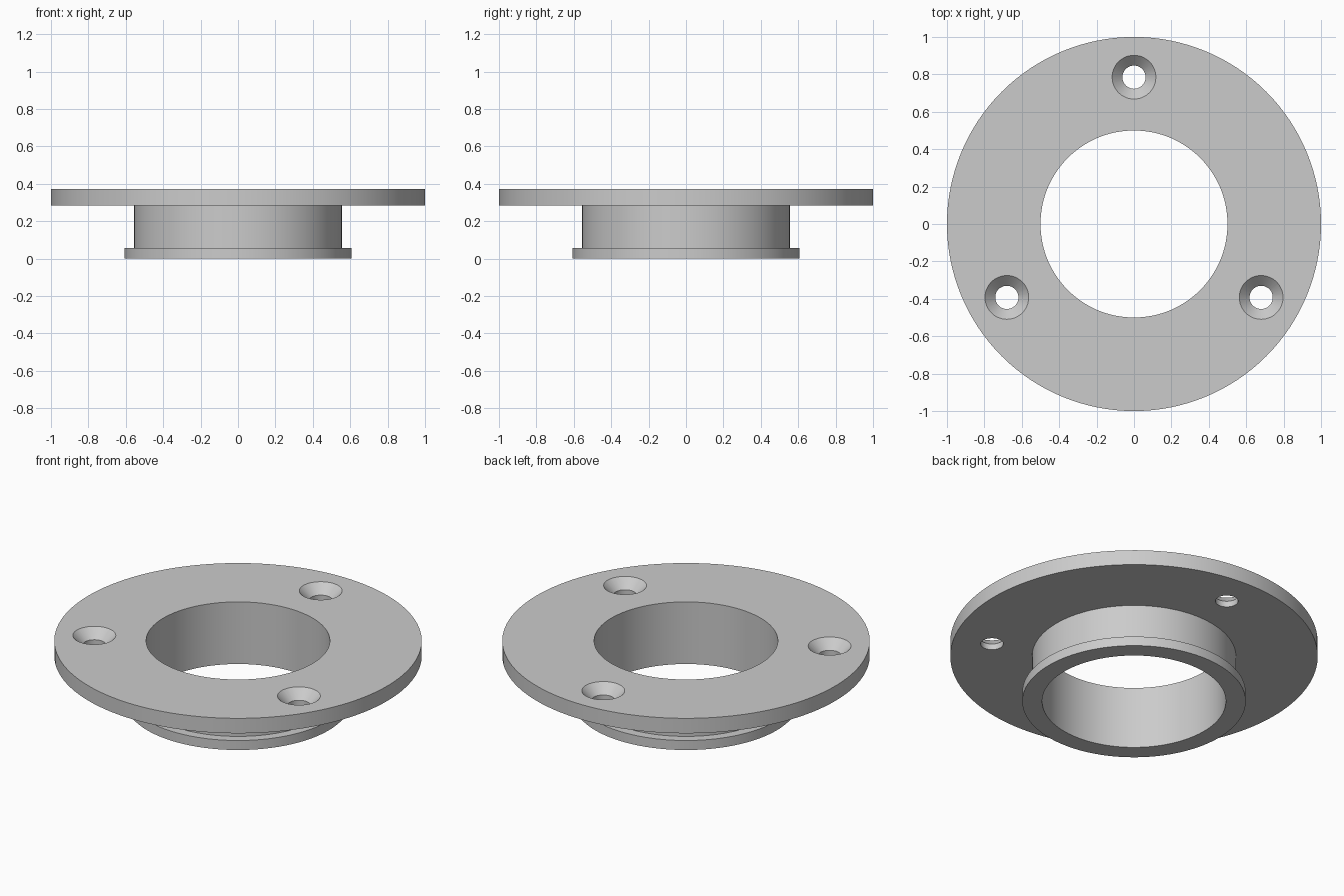
import bpy, bmesh
from math import pi, radians, sin, cos
from mathutils import Matrix, Vector

cube = bpy.data.objects.get("Cube")
if cube:
    bpy.data.objects.remove(cube, do_unlink=True)

# Main dimensions
BORE, NECK, LIP, RIM = 0.5, 0.555, 0.608, 1.0
LIP_TOP, FLANGE_BOTTOM, TOP = 0.057, 0.283, 0.373
HOLE, SINK, SINK_DEPTH, BOLT_CIRCLE = 0.062, 0.117, 0.055, 0.785

grey = bpy.data.materials.new("plain grey")
grey.use_nodes = True
colour = (0.6, 0.6, 0.6, 1)
grey.diffuse_color = colour
grey.node_tree.nodes["Principled BSDF"].inputs["Base Color"].default_value = colour


def lathe(bm, profile, steps, centre=(0, 0, 0)):
    """Revolve a closed (radius, z) profile around a vertical axis."""
    offset = Vector(centre)
    verts = [bm.verts.new(Vector((r, 0, z)) + offset) for r, z in profile]
    edges = [bm.edges.new((v, verts[i - 1])) for i, v in enumerate(verts)]
    bmesh.ops.spin(bm, geom=verts + edges, cent=offset, axis=(0, 0, 1),
                   angle=2 * pi, steps=steps, use_merge=True)


def make_object(name, bm):
    bmesh.ops.remove_doubles(bm, verts=bm.verts, dist=0.0001)
    bmesh.ops.recalc_face_normals(bm, faces=bm.faces)
    mesh = bpy.data.meshes.new(name)
    bm.to_mesh(mesh)
    bm.free()
    mesh.materials.append(grey)
    obj = bpy.data.objects.new(name, mesh)
    bpy.context.collection.objects.link(obj)
    return obj


# Flange, neck and lower lip in one revolved body
bm = bmesh.new()
lathe(bm, [(BORE, 0), (LIP, 0), (LIP, LIP_TOP), (NECK, LIP_TOP),
           (NECK, FLANGE_BOTTOM), (RIM, FLANGE_BOTTOM), (RIM, TOP), (BORE, TOP)], 128)
flange = make_object("flanged_collar", bm)

# Three countersunk screw holes, evenly spaced
bm = bmesh.new()
over = 0.02
slope = (SINK - HOLE) / SINK_DEPTH
for i in range(3):
    a = pi / 2 + i * 2 * pi / 3
    lathe(bm, [(0, FLANGE_BOTTOM - over), (HOLE, FLANGE_BOTTOM - over),
               (HOLE, TOP - SINK_DEPTH), (SINK + over * slope, TOP + over),
               (0, TOP + over)], 48,
          (BOLT_CIRCLE * cos(a), BOLT_CIRCLE * sin(a), 0))
cutter = make_object("screw_hole_cutter", bm)
cutter.hide_render = True

# Cut the holes, then drop the cutter
mod = flange.modifiers.new("screw holes", "BOOLEAN")
mod.operation = "DIFFERENCE"
mod.solver = "EXACT"
mod.object = cutter
bpy.ops.object.select_all(action="DESELECT")
bpy.context.view_layer.objects.active = flange
flange.select_set(True)
bpy.ops.object.modifier_apply(modifier=mod.name)
bpy.data.objects.remove(cutter, do_unlink=True)

bpy.ops.object.shade_smooth_by_angle(angle=radians(30))
